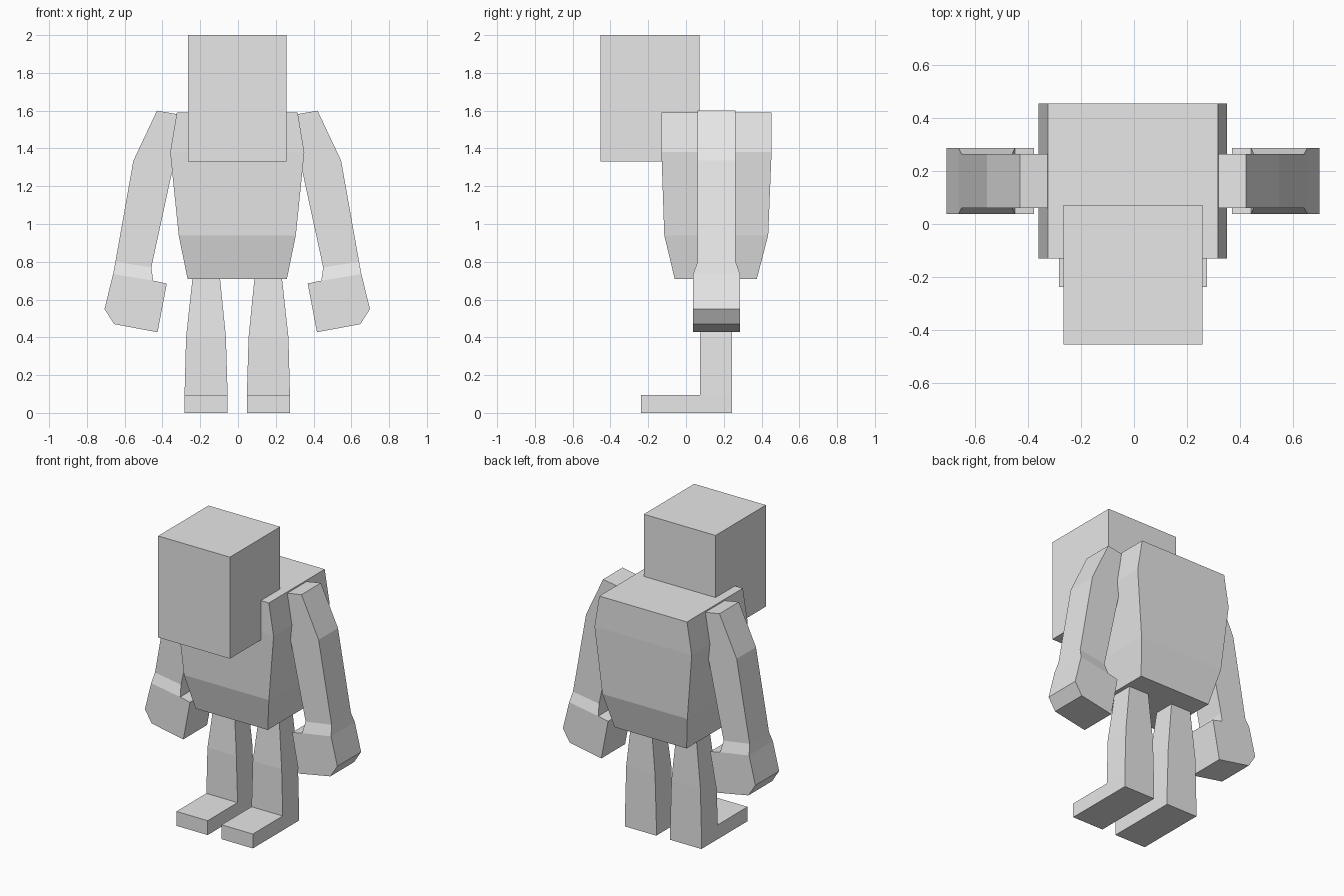
import bpy, bmesh

if "Cube" in bpy.data.objects:
    bpy.data.objects.remove(bpy.data.objects["Cube"])

CX = -0.004  # centre line of the body

grey = bpy.data.materials.new("light grey")
grey.diffuse_color = (0.8, 0.8, 0.8, 1)
grey.use_nodes = True
grey.node_tree.nodes["Principled BSDF"].inputs["Base Color"].default_value = grey.diffuse_color


def loft(name, rings):
    """Closed solid through a stack of equal-length vertex rings."""
    bm = bmesh.new()
    rows = [[bm.verts.new(p) for p in ring] for ring in rings]
    n = len(rows[0])
    bm.faces.new(rows[0])
    bm.faces.new(rows[-1])
    for a, b in zip(rows, rows[1:]):
        for i in range(n):
            j = (i + 1) % n
            bm.faces.new((a[i], a[j], b[j], b[i]))
    bmesh.ops.recalc_face_normals(bm, faces=bm.faces)
    mesh = bpy.data.meshes.new(name)
    bm.to_mesh(mesh)
    bm.free()
    mesh.materials.append(grey)
    obj = bpy.data.objects.new(name, mesh)
    bpy.context.collection.objects.link(obj)
    return obj


def rect(x0, x1, y0, y1, z):
    return [(x0, y0, z), (x1, y0, z), (x1, y1, z), (x0, y1, z)]


def section(side, inner, outer, y0, y1):
    """Slanted limb cross-section between an inner and an outer (x, z) point."""
    (xi, zi), (xo, zo) = inner, outer
    xi, xo = CX + side * xi, CX + side * xo
    return [(xi, y0, zi), (xo, y0, zo), (xo, y1, zo), (xi, y1, zi)]


# Head and torso
loft("head", [rect(CX - 0.262, CX + 0.262, -0.453, 0.072, z) for z in (1.33, 2.0)])
loft("torso", [rect(CX - w, CX + w, y0, y1, z) for w, y0, y1, z in (
    (0.263, -0.06, 0.375, 0.71), (0.31, -0.115, 0.435, 0.94),
    (0.355, -0.13, 0.453, 1.38), (0.32, -0.13, 0.453, 1.59))])

HAND = [(0.445, 0.70), (0.373, 0.685), (0.422, 0.427),
        (0.652, 0.47), (0.703, 0.55), (0.657, 0.735)]

for side, label in ((-1, "left"), (1, "right")):
    # Arm, flaring at the wrist
    loft(label + "_arm", [
        section(side, (0.30, 1.578), (0.425, 1.60), 0.061, 0.263),
        section(side, (0.338, 1.31), (0.55, 1.335), 0.061, 0.263),
        section(side, (0.455, 0.77), (0.645, 0.80), 0.061, 0.263),
        section(side, (0.445, 0.70), (0.657, 0.735), 0.038, 0.286)])
    # Hand block with inward thumb ledge
    loft(label + "_hand", [[(CX + side * x, y, z) for x, z in HAND]
                           for y in (0.038, 0.286)])
    # Leg, narrowing towards the hip
    loft(label + "_leg", [
        section(side, (a, z), (b, z), y0, y1) for a, b, y0, y1, z in (
            (0.051, 0.279, 0.074, 0.243, 0.0), (0.051, 0.279, 0.074, 0.243, 0.095),
            (0.06, 0.271, 0.074, 0.243, 0.40), (0.092, 0.236, 0.098, 0.236, 0.72))])
    # Foot
    loft(label + "_foot", [section(side, (0.051, z), (0.279, z), -0.238, 0.08)
                           for z in (0.0, 0.095)])
